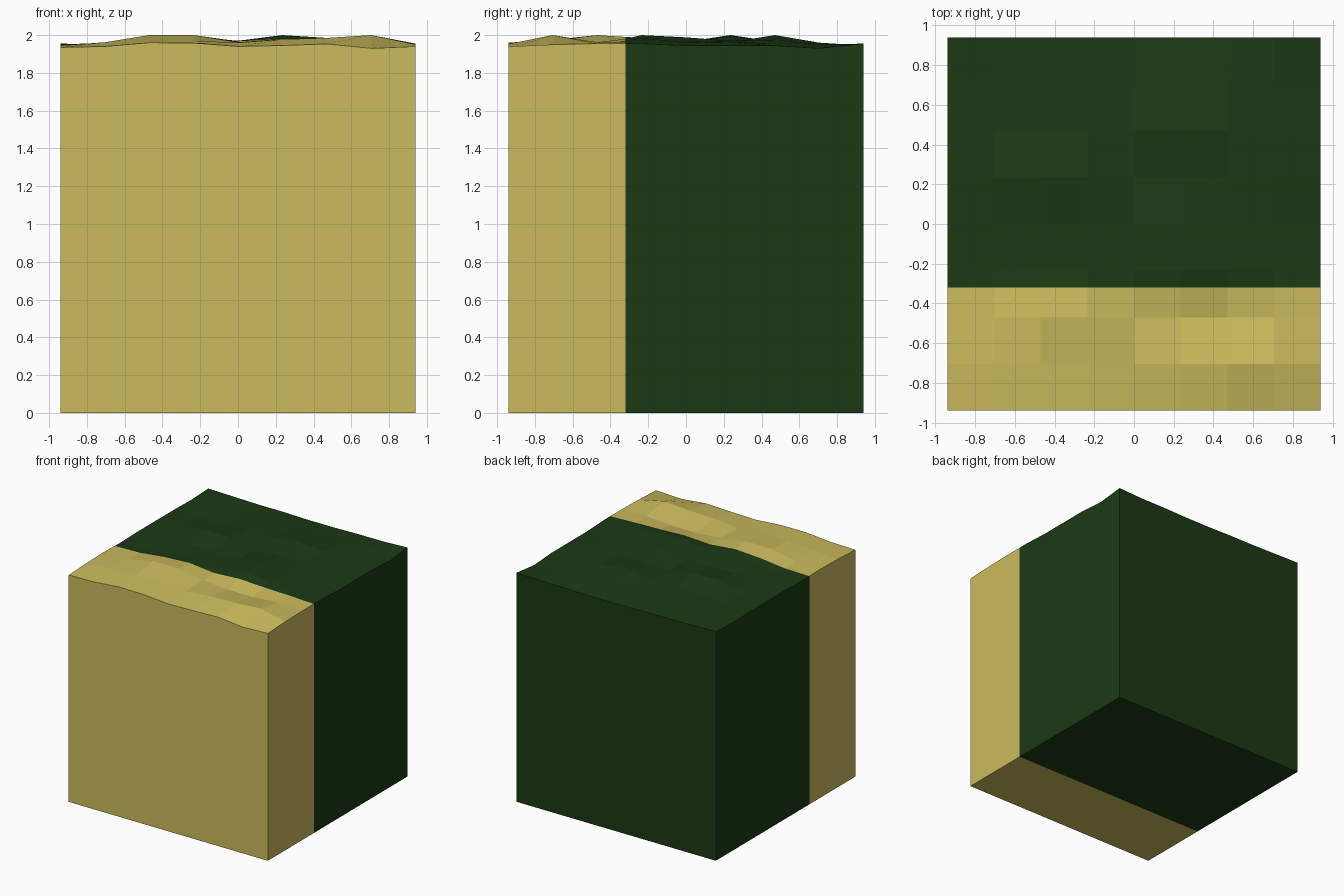
import bpy, bmesh

if "Cube" in bpy.data.objects:
    bpy.data.objects.remove(bpy.data.objects["Cube"])

HALF, SPLIT, N = 0.94, -0.32, 8
STEP = 2 * HALF / N

# Height of the uneven top in thousandths below 2.0; rows run front to back
DIPS = [
    [65, 60, 40, 42, 60, 55, 47, 70, 60],
    [55, 38, 25, 30, 40, 22, 15, 0, 50],
    [50, 45, 0, 0, 38, 55, 55, 38, 45],
    [55, 50, 35, 15, 30, 0, 15, 35, 45],
    [50, 45, 35, 38, 35, 12, 30, 40, 55],
    [50, 40, 0, 5, 50, 38, 30, 35, 55],
    [50, 50, 40, 35, 35, 0, 25, 45, 55],
    [55, 50, 45, 50, 45, 40, 40, 50, 70],
    [45, 50, 55, 55, 60, 60, 55, 55, 45],
]


def material(name, rgb):
    mat = bpy.data.materials.new(name)
    mat.diffuse_color = (*rgb, 1)
    mat.use_nodes = True
    mat.node_tree.nodes["Principled BSDF"].inputs["Base Color"].default_value = mat.diffuse_color
    return mat


def block(name, mat, keep_front):
    bm = bmesh.new()
    # Rough top surface
    v = [[bm.verts.new((-HALF + i * STEP, -HALF + j * STEP, 2 - DIPS[j][i] / 1000))
          for i in range(N + 1)] for j in range(N + 1)]
    for j in range(N):
        for i in range(N):
            bm.faces.new((v[j][i], v[j][i + 1], v[j + 1][i + 1], v[j + 1][i]))
    # Straight sides and flat base
    rim = (v[0][:] + [r[N] for r in v[1:]] + v[N][N - 1::-1]
           + [v[j][0] for j in range(N - 1, 0, -1)])
    low = [bm.verts.new((p.co.x, p.co.y, 0)) for p in rim]
    for k in range(len(rim)):
        m = (k + 1) % len(rim)
        bm.faces.new((rim[k], low[k], low[m], rim[m]))
    bm.faces.new(low[::-1])
    # Cut at the dividing plane and cap the cut
    cut = bmesh.ops.bisect_plane(
        bm, geom=bm.verts[:] + bm.edges[:] + bm.faces[:], plane_co=(0, SPLIT, 0),
        plane_no=(0, 1, 0), clear_outer=keep_front, clear_inner=not keep_front)
    edges = [e for e in cut["geom_cut"] if isinstance(e, bmesh.types.BMEdge)]
    bmesh.ops.contextual_create(bm, geom=edges)
    # Merge the flat walls into single faces
    bmesh.ops.recalc_face_normals(bm, faces=bm.faces[:])
    for axis in ((1, 0, 0), (-1, 0, 0), (0, 1, 0), (0, -1, 0)):
        wall = [f for f in bm.faces
                if sum(a * b for a, b in zip(f.normal, axis)) > 0.99]
        if len(wall) > 1:
            bmesh.ops.dissolve_faces(bm, faces=wall)
    mesh = bpy.data.meshes.new(name)
    bm.to_mesh(mesh)
    bm.free()
    mesh.materials.append(mat)
    bpy.context.collection.objects.link(bpy.data.objects.new(name, mesh))


# Sandy front slab and dark green back block
block("front_slab", material("sand", (0.60, 0.50, 0.11)), True)
block("back_block", material("dark_green", (0.011, 0.042, 0.007)), False)
